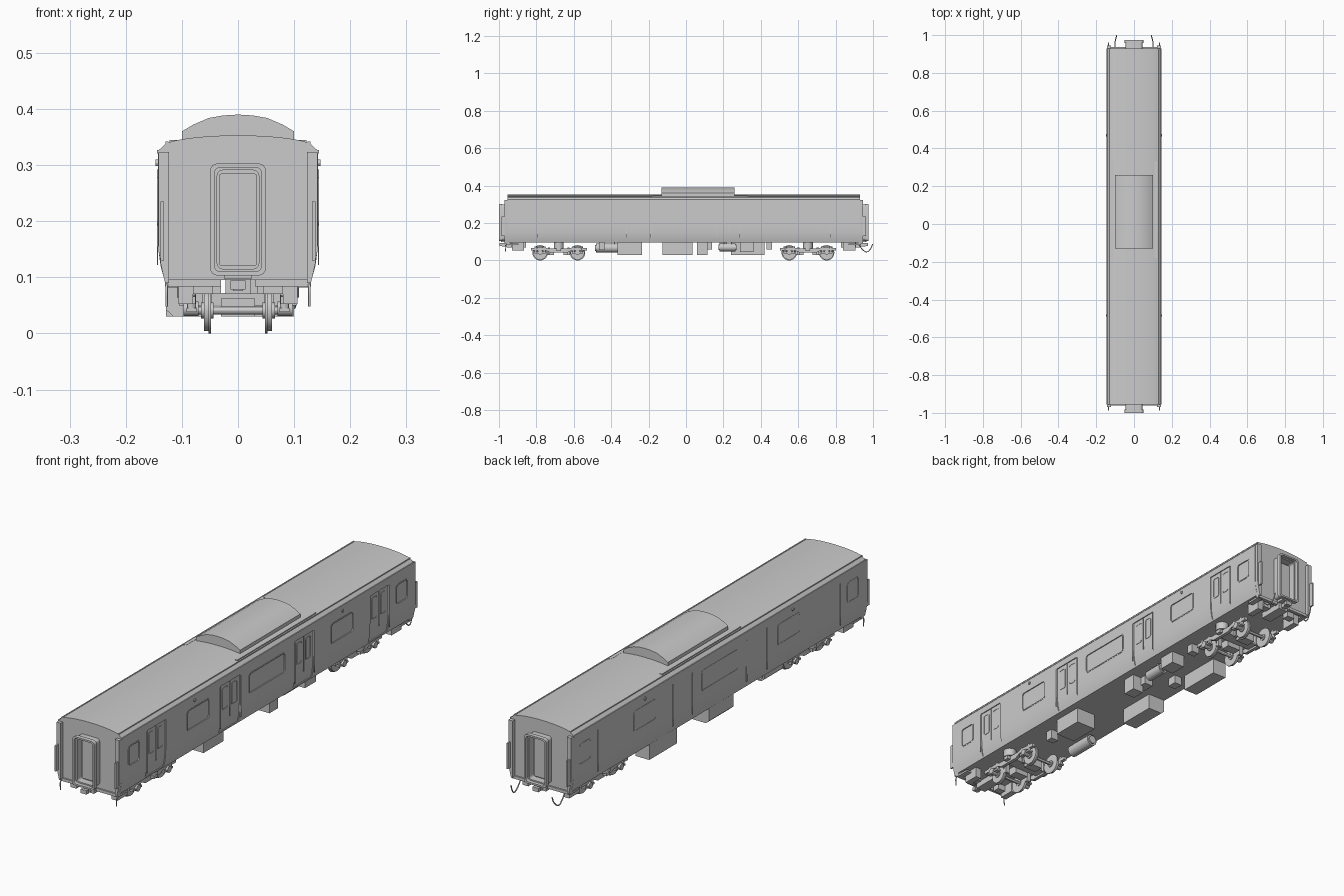
import bpy, bmesh
from math import sin, cos, pi, radians
from mathutils import Vector

if "Cube" in bpy.data.objects:
    bpy.data.objects.remove(bpy.data.objects["Cube"])


# ---------- helpers ----------
def prism(bm, pts, axis, a, b):
    """Extrude a 2D outline along an axis from a to b."""
    def at(p, t):
        u, v = p
        return {'x': (t, u, v), 'y': (u, t, v), 'z': (u, v, t)}[axis]
    r0 = [bm.verts.new(at(p, a)) for p in pts]
    r1 = [bm.verts.new(at(p, b)) for p in pts]
    bm.faces.new(r0)
    bm.faces.new(r1[::-1])
    n = len(pts)
    for i in range(n):
        bm.faces.new((r0[i], r1[i], r1[(i + 1) % n], r0[(i + 1) % n]))


def rect(u0, u1, v0, v1, r=0.0):
    if r == 0:
        return [(u0, v0), (u1, v0), (u1, v1), (u0, v1)]
    out = []
    for k, (u, v) in enumerate([(u1 - r, v1 - r), (u0 + r, v1 - r), (u0 + r, v0 + r), (u1 - r, v0 + r)]):
        for i in range(5):
            t = k * pi / 2 + i * pi / 8
            out.append((u + r * cos(t), v + r * sin(t)))
    return out


def circle(u, v, r, n=24):
    return [(u + r * cos(2 * pi * i / n), v + r * sin(2 * pi * i / n)) for i in range(n)]


def box(bm, x0, x1, y0, y1, z0, z1):
    prism(bm, rect(x0, x1, y0, y1), 'z', z0, z1)


def frame(bm, outer, inner, axis, a, b):
    """Hollow ring between two outlines with equal point counts."""
    def at(p, t):
        return (t, p[0], p[1]) if axis == 'x' else (p[0], t, p[1])
    rings = [[bm.verts.new(at(p, t)) for p in o] for o, t in ((outer, a), (outer, b), (inner, b), (inner, a))]
    n = len(outer)
    for k in range(4):
        for i in range(n):
            j = (i + 1) % n
            bm.faces.new((rings[k][i], rings[k][j], rings[(k + 1) % 4][j], rings[(k + 1) % 4][i]))


def make(name, bm, mirror=False, smooth=True):
    if mirror:  # copy to the -x side
        g = bmesh.ops.duplicate(bm, geom=bm.verts[:] + bm.edges[:] + bm.faces[:])
        for v in g['geom']:
            if isinstance(v, bmesh.types.BMVert):
                v.co.x *= -1
    bmesh.ops.recalc_face_normals(bm, faces=bm.faces[:])
    me = bpy.data.meshes.new(name)
    bm.to_mesh(me)
    bm.free()
    ob = bpy.data.objects.new(name, me)
    bpy.context.collection.objects.link(ob)
    bpy.ops.object.select_all(action='DESELECT')
    ob.select_set(True)
    bpy.context.view_layer.objects.active = ob
    if smooth:
        bpy.ops.object.shade_smooth_by_angle(angle=radians(30))
    return ob


def tube(name, pts, r):
    cu = bpy.data.curves.new(name, 'CURVE')
    cu.dimensions = '3D'
    cu.bevel_depth, cu.bevel_resolution, cu.use_fill_caps = r, 2, True
    sp = cu.splines.new('BEZIER')
    sp.bezier_points.add(len(pts) - 1)
    for b, p in zip(sp.bezier_points, pts):
        b.co = Vector(p)
        b.handle_left_type = b.handle_right_type = 'AUTO'
    ob = bpy.data.objects.new(name, cu)
    bpy.context.collection.objects.link(ob)


Y0, Y1 = -0.955, 0.93
DOORS = [(-0.79, -0.67), (-0.315, -0.19), (0.165, 0.285), (0.65, 0.77)]
WINDOWS = [(-0.91, -0.84), (-0.53, -0.39), (-0.13, 0.1), (0.40, 0.54), (0.82, 0.89)]

# ---------- body shell ----------
half = [(0.131, 0.095), (0.138, 0.12), (0.142, 0.15), (0.143, 0.19), (0.143, 0.325), (0.13, 0.337)]
roof = [(0.13 * cos(pi * i / 20), 0.337 + 0.016 * sin(pi * i / 20) ** 1.3) for i in range(1, 20)]
bm = bmesh.new()
prism(bm, half + roof + [(-x, z) for x, z in half[::-1]], 'y', Y0, Y1)
body = make('body_shell', bm, smooth=False)

# door and window recesses
bm = bmesh.new()
for a, b in DOORS:
    prism(bm, [(0.16, 0.102), (0.129, 0.102), (0.134, 0.12), (0.138, 0.15), (0.139, 0.19),
               (0.139, 0.295), (0.16, 0.295)], 'y', a, b)
for a, b in WINDOWS:
    prism(bm, rect(a, b, 0.195, 0.275, 0.01), 'x', 0.140, 0.16)
cutter = make('recess_cutter', bm, mirror=True, smooth=False)
cutter.hide_render = True
m = body.modifiers.new('recesses', 'BOOLEAN')
m.operation, m.solver, m.object = 'DIFFERENCE', 'EXACT', cutter
bpy.context.view_layer.objects.active = body
bpy.ops.object.modifier_apply(modifier='recesses')
bpy.data.objects.remove(cutter)
bpy.ops.object.select_all(action='DESELECT')
body.select_set(True)
bpy.ops.object.shade_smooth_by_angle(angle=radians(30))

# window rims, door leaf windows and seams
bm = bmesh.new()
for a, b in WINDOWS:
    frame(bm, rect(a - .003, b + .003, .192, .278, .012), rect(a + .002, b - .002, .197, .273, .009), 'x', .140, .1442)
make('window_rims', bm, mirror=True)
bm = bmesh.new()
for a, b in DOORS:
    c = (a + b) / 2
    box(bm, 0.138, 0.141, c - 0.001, c + 0.001, 0.15, 0.295)
    for u, v in ((a + 0.014, c - 0.012), (c + 0.012, b - 0.014)):
        frame(bm, rect(u, v, .19, .28, .008), rect(u + .003, v - .003, .193, .277, .006), 'x', .138, .1405)
make('door_leaf_details', bm, mirror=True)

# handrails beside doors, side lamps
bm = bmesh.new()
for y in (-0.793, -0.318, -0.187, 0.162, 0.288, 0.773):
    box(bm, 0.1425, 0.1448, y - 0.002, y + 0.002, 0.122, 0.292)
make('door_handrails', bm, mirror=True)
bm = bmesh.new()
for y in (-0.485, 0.47):
    prism(bm, circle(y, 0.304, 0.006, 12), 'x', 0.14, 0.147)
make('side_lamps', bm, mirror=True)

# gutters and roof strips
bm = bmesh.new()
box(bm, 0.138, 0.1445, Y0, Y1, 0.321, 0.327)
box(bm, 0.124, 0.129, Y0, Y1, 0.335, 0.342)
make('roof_gutters', bm, mirror=True)
bm = bmesh.new()
box(bm, 0.108, 0.122, -0.18, 0.33, 0.336, 0.345)
make('roof_strips', bm, mirror=True)

# roof air-conditioning unit
bm = bmesh.new()
prism(bm, [(-.1, .335), (.1, .335), (.1, .36), (.08, .372), (.052, .384), (.026, .3885), (0, .39),
           (-.026, .3885), (-.052, .384), (-.08, .372), (-.1, .36)], 'y', -0.13, 0.26)
make('roof_air_unit', bm)

# ---------- ends: corner posts, gangways, couplers, end gear ----------
posts, gang, coup, gear = (bmesh.new() for _ in range(4))
for yw, s in ((Y0, -1), (Y1, 1)):
    def span(d0, d1):
        return sorted((yw + s * d0, yw + s * d1))
    prism(posts, [(.123, .09), (.13, .09), (.137, .12), (.142, .15), (.142, .323), (.123, .323)], 'y', *span(-.01, .015))
    box(posts, .132, .1385, *span(.01, .032), .13, .235)
    frame(gang, rect(-.044, .044, .108, .298, .012), rect(-.037, .037, .115, .291, .01), 'y', *span(-.005, .03))
    frame(gang, rect(-.05, .05, .103, .303, .014), rect(-.042, .042, .11, .296, .011), 'y', *span(.028, .045))
    prism(gang, rect(-.033, .033, .12, .285, .004), 'y', *span(0, .006))
    box(gang, -.025, .025, *span(0, .035), .098, .108)
    box(coup, -.022, .022, *span(-.1, .006), .07, .097)
    box(coup, -.009, .009, *span(0, .03), .076, .093)
    box(coup, -.013, .013, *span(.026, .042), .078, .094)
    box(gear, .08, .106, *span(-.09, -.025), .052, .096)
    box(gear, .045, .08, *span(-.05, -.02), .07, .096)
    box(gear, .03, .13, *span(-.008, .006), .084, .096)
    box(gear, .106, .128, *span(-.06, 0), .082, .09)
make('corner_posts', posts, mirror=True)
make('gangways', gang)
make('couplers', coup)
make('end_gear', gear, mirror=True)
for x in (-0.1, 0.1):
    tube('jumper_hose', [(x, .92, .09), (x, .943, .06), (x, .965, .046), (x * .95, .985, .06), (x * .93, .998, .088)], .0025)
    tube('front_hose', [(x * 1.25, -.93, .095), (x * 1.27, -.962, .085), (x * 1.27, -.965, .048)], .0022)

# ---------- underfloor equipment ----------
bm = bmesh.new()
prism(bm, [(-.05, .097), (-.05, .03), (-.115, .03), (-.128, .042), (-.128, .097)], 'y', -.125, .035)
for b in [(.01, .1, -.365, -.235, .03, .097), (.05, .1, .06, .115, .03, .097),
          (.04, .1, .29, .36, .045, .097), (-.128, -.065, .24, .42, .03, .097),
          (-.065, -.03, .18, .22, .06, .097), (.045, .08, .43, .46, .06, .097),
          (.035, .07, -.465, -.435, .055, .097), (.02, .06, .09, .14, .06, .097)]:
    box(bm, *b)
make('equipment_boxes', bm)
bm = bmesh.new()
for x, z, r, a, b in ((-.08, .067, .024, -.48, -.36), (.07, .07, .021, .18, .265)):
    prism(bm, circle(x, z, r), 'y', a, b)
    prism(bm, circle(x, z, r * .7), 'y', a - .006, b + .006)
    for t in (a + .02, b - .025):
        box(bm, x - .01, x + .01, t, t + .006, z, .097)
make('air_tanks', bm)

# ---------- bogies ----------
side = [(-.15, .052), (-.15, .066), (-.075, .07), (-.055, .064), (.055, .064), (.075, .07),
        (.15, .066), (.15, .052), (.07, .054), (.045, .042), (-.045, .042), (-.07, .054)]
for label, yc in (('front', -0.68), ('rear', 0.652)):
    wh, fr = bmesh.new(), bmesh.new()
    for d in (-0.1, 0.1):
        y = yc + d
        for s in (-1, 1):  # tread, flange, hub
            prism(wh, circle(y, .041, .037, 32), 'x', s * .05, s * .061)
            prism(wh, circle(y, .041, .041, 32), 'x', s * .048, s * .0525)
            prism(wh, circle(y, .041, .014, 16), 'x', s * .044, s * .066)
            prism(fr, circle(y, .044, .013, 16), 'x', s * .07, s * .097)  # axle box
            for e in (-.022, .022):
                prism(fr, circle(s * .083, y + e, .008, 12), 'z', .042, .074)  # spring
            box(fr, *sorted((s * .074, s * .092)), y - .03, y + .03, .038, .045)
            b = y - .048 if d > 0 else y + .048
            box(fr, *sorted((s * .046, s * .064)), b - .006, b + .006, .028, .07)  # brake block
        prism(wh, circle(y, .041, .007, 12), 'x', -.08, .08)
        box(fr, -.03, .03, y - d * .55 - .02, y - d * .55 + .02, .03, .062)  # motor
    for s in (-1, 1):
        prism(fr, [(yc + u, v) for u, v in side], 'x', s * .076, s * .09)
        prism(fr, circle(s * .083, yc, .026), 'z', .064, .096)  # air spring
        box(fr, *sorted((s * .088, s * .105)), yc - .012, yc + .012, .05, .088)
    box(fr, -.09, .09, yc - .025, yc + .025, .05, .072)  # bolster
    prism(fr, circle(0, yc, .02), 'z', .07, .097)
    make(label + '_wheelsets', wh)
    make(label + '_bogie_frame', fr)
